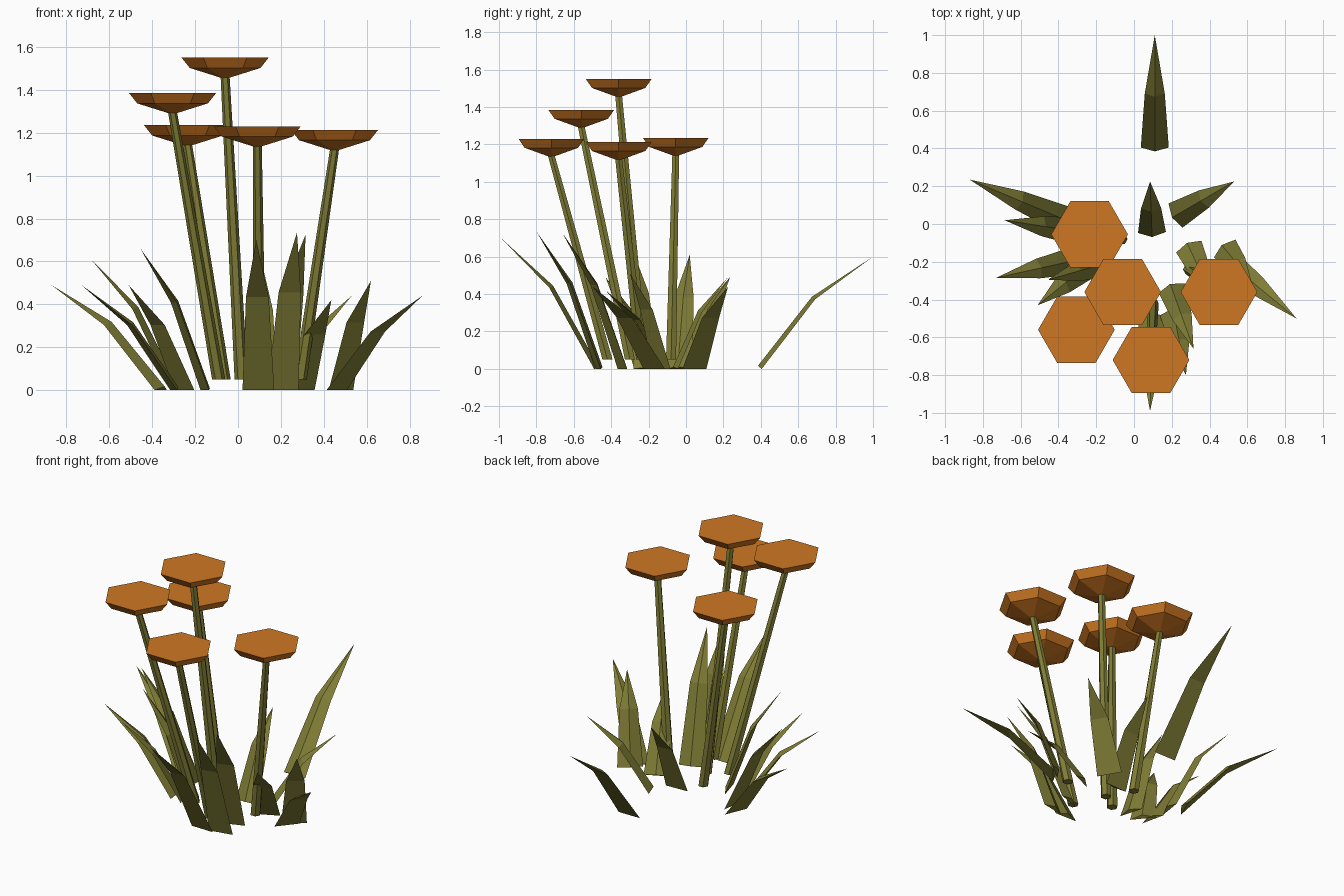
import bpy
import bmesh
import math
from mathutils import Vector

if "Cube" in bpy.data.objects:
    bpy.data.objects.remove(bpy.data.objects["Cube"])


def material(name, colour):
    m = bpy.data.materials.new(name)
    m.diffuse_color = (*colour, 1)
    m.use_nodes = True
    m.node_tree.nodes["Principled BSDF"].inputs["Base Color"].default_value = m.diffuse_color
    return m


green = material("olive_green", (0.215, 0.205, 0.036))
orange = material("petal_orange", (0.62, 0.185, 0.016))


def loft(name, rings, mat):
    """Join rings of points with flat faces; a one-point ring is a tip."""
    bm = bmesh.new()
    vs = [[bm.verts.new(p) for p in r] for r in rings]
    for a, b in zip(vs, vs[1:]):
        n = max(len(a), len(b))
        for i in range(n):
            j = (i + 1) % n
            quad = [a[i % len(a)], a[j % len(a)], b[j % len(b)], b[i % len(b)]]
            bm.faces.new(list(dict.fromkeys(quad)))
    for end in (vs[0], vs[-1]):
        if len(end) > 2:
            bm.faces.new(end)
    bmesh.ops.recalc_face_normals(bm, faces=bm.faces)
    me = bpy.data.meshes.new(name)
    bm.to_mesh(me)
    bm.free()
    me.materials.append(mat)
    ob = bpy.data.objects.new(name, me)
    bpy.context.collection.objects.link(ob)


def hexagon(c, r):
    return [Vector(c) + Vector((r * math.cos(i * math.pi / 3),
                                r * math.sin(i * math.pi / 3), 0)) for i in range(6)]


def flower(i, x, y, z, bx, by):
    # tapered stem and cup-shaped six-sided head (z is the head's top)
    loft(f"stem_{i}", [hexagon((bx, by, 0.05), 0.031),
                       hexagon((x, y, z - 0.09), 0.021)], green)
    loft(f"flower_head_{i}", [[Vector((x, y, z - 0.1))],
                              hexagon((x, y, z - 0.048), 0.165),
                              hexagon((x, y, z), 0.203)], orange)


def blade(i, base, tip):
    # bent leaf: triangular section with a flat underside and a raised ridge
    b, t = Vector((*base, 0)), Vector(tip)
    out = Vector((t.x - b.x, t.y - b.y, 0))
    mid = b + out * 0.48 + Vector((0, 0, t.z * 0.62))
    side = Vector((-out.y, out.x, 0)).normalized()
    up = (mid - b).normalized().cross(side)
    rings = [[p - side * w, p + side * w, p + up * h]
             for p, w, h in ((b, 0.074, 0.026), (mid, 0.053, 0.022))]
    loft(f"leaf_{i}", rings + [[t]], green)


# head x, y, top z, stem foot x, y
for i, f in enumerate([(-0.235, -0.055, 1.235, -0.065, -0.08),
                       (-0.06, -0.36, 1.55, 0.015, -0.23),
                       (-0.305, -0.56, 1.385, -0.09, -0.30),
                       (0.09, -0.72, 1.23, 0.10, -0.42),
                       (0.45, -0.36, 1.213, 0.29, -0.24)], 1):
    flower(i, *f)

# leaf foot, leaf tip
for i, (b, t) in enumerate([((0.11, 0.405), (0.11, 1.0, 0.6)),
                            ((0.095, -0.045), (0.085, 0.225, 0.49)),
                            ((0.22, 0.045), (0.53, 0.225, 0.44)),
                            ((-0.36, 0.02), (-0.87, 0.235, 0.49)),
                            ((-0.30, -0.04), (-0.685, 0.02, 0.61)),
                            ((-0.30, -0.19), (-0.73, -0.285, 0.49)),
                            ((-0.25, -0.22), (-0.51, -0.43, 0.49)),
                            ((-0.155, -0.21), (-0.455, -0.295, 0.66)),
                            ((0.21, -0.47), (0.275, -0.80, 0.735)),
                            ((0.20, -0.34), (0.315, -0.66, 0.725)),
                            ((0.095, -0.49), (0.085, -0.99, 0.7)),
                            ((0.46, -0.17), (0.86, -0.50, 0.44)),
                            ((0.48, -0.13), (0.62, -0.30, 0.51)),
                            ((0.29, -0.12), (0.435, -0.43, 0.42))], 1):
    blade(i, b, t)
